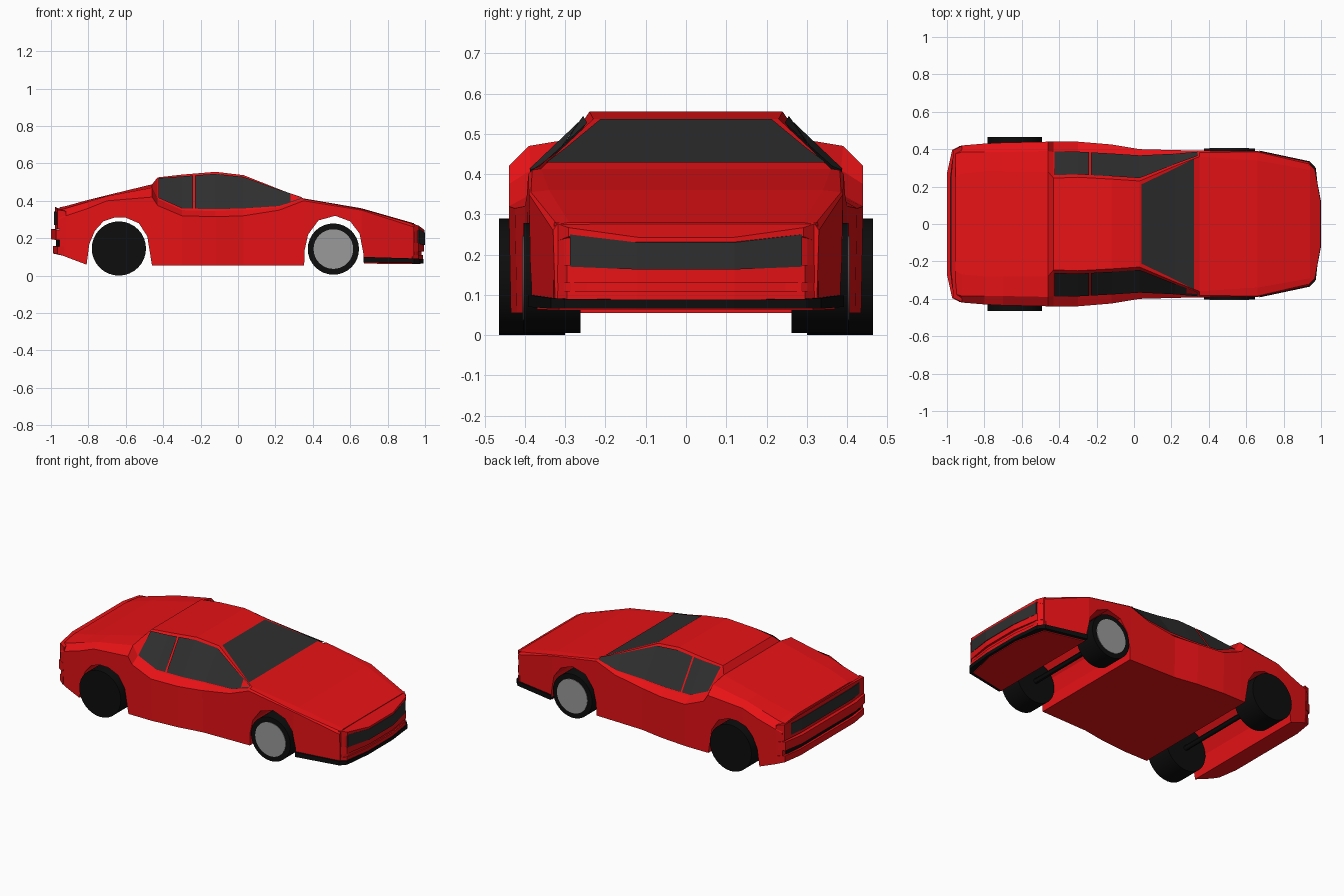
import bpy, bmesh, math
from mathutils import Vector

if "Cube" in bpy.data.objects:
    bpy.data.objects.remove(bpy.data.objects["Cube"])


def material(name, r, g, b):
    m = bpy.data.materials.new(name)
    m.diffuse_color = (r, g, b, 1)
    m.use_nodes = True
    m.node_tree.nodes["Principled BSDF"].inputs["Base Color"].default_value = m.diffuse_color
    return m


RED = material("red_paint", 0.8, 0.006, 0.008)
GLASS = material("dark_glass", 0.028, 0.028, 0.028)
BLACK = material("black_rubber", 0.004, 0.004, 0.004)
GREY = material("grey_hub", 0.32, 0.32, 0.32)


def build(name, verts, faces, mat, sheet=False):
    bm = bmesh.new()
    vs = [bm.verts.new(v) for v in verts]
    for f in faces:
        bm.faces.new([vs[i] for i in f])
    bmesh.ops.recalc_face_normals(bm, faces=bm.faces)
    bm.normal_update()
    if sheet and sum(f.normal.z for f in bm.faces) < 0:
        bmesh.ops.reverse_faces(bm, faces=bm.faces)
    me = bpy.data.meshes.new(name)
    bm.to_mesh(me)
    bm.free()
    me.materials.append(mat)
    ob = bpy.data.objects.new(name, me)
    bpy.context.collection.objects.link(ob)
    return ob


def loft(name, rings, mat):
    n = len(rings[0])
    faces = [[a * n + i, a * n + (i + 1) % n, (a + 1) * n + (i + 1) % n, (a + 1) * n + i]
             for a in range(len(rings) - 1) for i in range(n)]
    faces += [list(range(n)), [(len(rings) - 1) * n + i for i in range(n)]]
    return build(name, [p for r in rings for p in r], faces, mat)


def slab(name, half, mat):
    """Symmetric prism from half outline points (x, y, z_low, z_high)."""
    full = half + [(x, -y, a, b) for x, y, a, b in reversed(half)]
    return loft(name, [[(x, y, a) for x, y, a, b in full],
                       [(x, y, b) for x, y, a, b in full]], mat)


# Body sections: x, bottom z, side y, shoulder z, deck y, deck z, roof y, roof z
S = [(-0.955, .115, .405, .30, .375, .35, .25, .365),
     (-0.92, .10, .42, .32, .385, .36, .27, .372),
     (-0.80, .055, .43, .36, .385, .395, .28, .405),
     (-0.70, .055, .435, .40, .385, .425, .28, .43),
     (-0.46, .055, .44, .42, .39, .47, .28, .488),
     (-0.43, .055, .44, .375, .385, .41, .245, .525),
     (-0.30, .055, .44, .32, .385, .35, .25, .54),
     (-0.12, .055, .425, .315, .375, .345, .24, .555),
     (0.03, .055, .40, .32, .365, .35, .23, .537),
     (0.22, .055, .395, .35, .372, .365, .31, .462),
     (0.35, .055, .392, .40, .382, .41, .36, .413),
     (0.66, .085, .39, .35, .385, .355, .34, .36),
     (0.94, .085, .33, .26, .32, .275, .29, .28)]


def section(x):
    for a, b in zip(S, S[1:]):
        if a[0] <= x <= b[0]:
            t = (x - a[0]) / (b[0] - a[0])
            return [p + (q - p) * t for p, q in zip(a, b)]


rings = []
for x, zb, ys, zs, yd, zd, yr, zr in S:
    half = [(ys - .005, zb), (ys, zs), (yd, zd), (yr, zr)]
    rings.append([(x, y, z) for y, z in half] + [(x, -y, z) for y, z in reversed(half)])
body = loft("body", rings, RED)

# Wheel arches cut right through the body
arches = [[(-.81, -.1), (-.81, .055), (-.795, .17), (-.765, .24), (-.72, .29), (-.66, .31),
           (-.60, .31), (-.53, .28), (-.485, .21), (-.46, .055), (-.46, -.1)],
          [(.352, -.1), (.355, .13), (.375, .22), (.43, .295), (.52, .32), (.60, .29),
           (.65, .225), (.67, .12), (.67, -.1)]]
for prof in arches:
    cutter = loft("arch_cutter", [[(x, y, z) for x, z in prof] for y in (-.6, .6)], RED)
    mod = body.modifiers.new("arch", "BOOLEAN")
    mod.operation = 'DIFFERENCE'
    mod.solver = 'EXACT'
    mod.object = cutter
    bpy.context.view_layer.objects.active = body
    bpy.ops.object.modifier_apply(modifier=mod.name)
    bpy.data.objects.remove(cutter)

# Side windows, two panes per side
for side, s in (("left", 1), ("right", -1)):
    for pane, xs in (("rear", [-.425, -.30, -.24]), ("front", [-.23, -.12, .03, .22, .34])):
        v = []
        for x in xs:
            _, _, _, _, yd, zd, yr, zr = section(x)
            for t in (.03, .93):
                v.append((x, s * (yd + (yr - yd) * t + .006), zd + (zr - zd) * t + .004))
        f = [[2 * i, 2 * i + 1, 2 * i + 3, 2 * i + 2] for i in range(len(xs) - 1)]
        build(f"{side}_{pane}_window", v, f, GLASS, sheet=True)

# Windscreen
v = []
for x, y in ((.04, .212), (.22, .298), (.32, .348)):
    z = section(x)[7] + .004
    v += [(x, y, z), (x, -y, z)]
build("windscreen", v, [[0, 1, 3, 2], [2, 3, 5, 4]], GLASS, sheet=True)

# Nose: bonnet edge, grille, bumper, groove, lip and floor
slab("bonnet_edge", [(.93, .328, .23, .28), (.967, .292, .245, .267), (.998, .12, .228, .243)], RED)
slab("front_grille", [(.93, .285, .17, .25), (.968, .288, .17, .25), (1.0, .12, .163, .23)], GLASS)
slab("nose_cheeks", [(.93, .329, .09, .262), (.955, .302, .09, .262), (.965, .285, .09, .25)], RED)
slab("front_bumper", [(.93, .328, .13, .175), (.966, .295, .13, .174), (.995, .12, .13, .165)], RED)
slab("bumper_groove", [(.93, .30, .108, .132), (.962, .27, .108, .132), (.982, .12, .108, .132)], RED)
slab("lower_bumper", [(.93, .328, .085, .11), (.966, .295, .085, .11), (.99, .12, .085, .11)], RED)
slab("front_lip", [(.672, .392, .07, .10), (.94, .335, .066, .092), (.972, .30, .066, .09),
                   (.992, .12, .066, .088)], BLACK)
slab("nose_floor", [(.675, .37, .064, .08), (.93, .315, .062, .08), (.975, .12, .062, .08)], RED)

# Tail: upper panel, dark lamp panel, two-part bumper with groove
slab("tail_panel", [(-.92, .418, .25, .345), (-.965, .395, .25, .352), (-.978, .25, .25, .367)], RED)
slab("tail_lamps", [(-.95, .345, .27, .34), (-.972, .34, .27, .34), (-.983, .25, .27, .343)], GLASS)
slab("rear_bumper", [(-.93, .418, .19, .245), (-.972, .396, .19, .245), (-1.0, .27, .195, .25)], RED)
slab("rear_groove", [(-.93, .38, .15, .195), (-.958, .37, .15, .195), (-.972, .26, .15, .2)], BLACK)
slab("rear_lower_bumper", [(-.93, .416, .105, .155), (-.965, .394, .115, .155),
                           (-.988, .27, .118, .158)], RED)


def cylinder(name, x, y0, y1, z, r, mat, n=32):
    pts = [(x + r * math.cos(2 * math.pi * i / n), z + r * math.sin(2 * math.pi * i / n))
           for i in range(n)]
    ob = loft(name, [[(a, y, b) for a, b in pts] for y in (y0, y1)], mat)
    bpy.ops.object.select_all(action='DESELECT')
    ob.select_set(True)
    bpy.context.view_layer.objects.active = ob
    bpy.ops.object.shade_smooth_by_angle()
    return ob


# Wheels, hubs and axles
for side, s in (("left", 1), ("right", -1)):
    cylinder(f"rear_{side}_wheel", -.637, s * .30, s * .465, .145, .145, BLACK)
    cylinder(f"front_{side}_wheel", .51, s * .262, s * .403, .142, .137, BLACK)
    cylinder(f"front_{side}_hub", .51, s * .38, s * .406, .142, .106, GREY)
cylinder("rear_axle", -.637, -.31, .31, .145, .016, BLACK, 12)
cylinder("front_axle", .51, -.27, .27, .142, .016, BLACK, 12)
